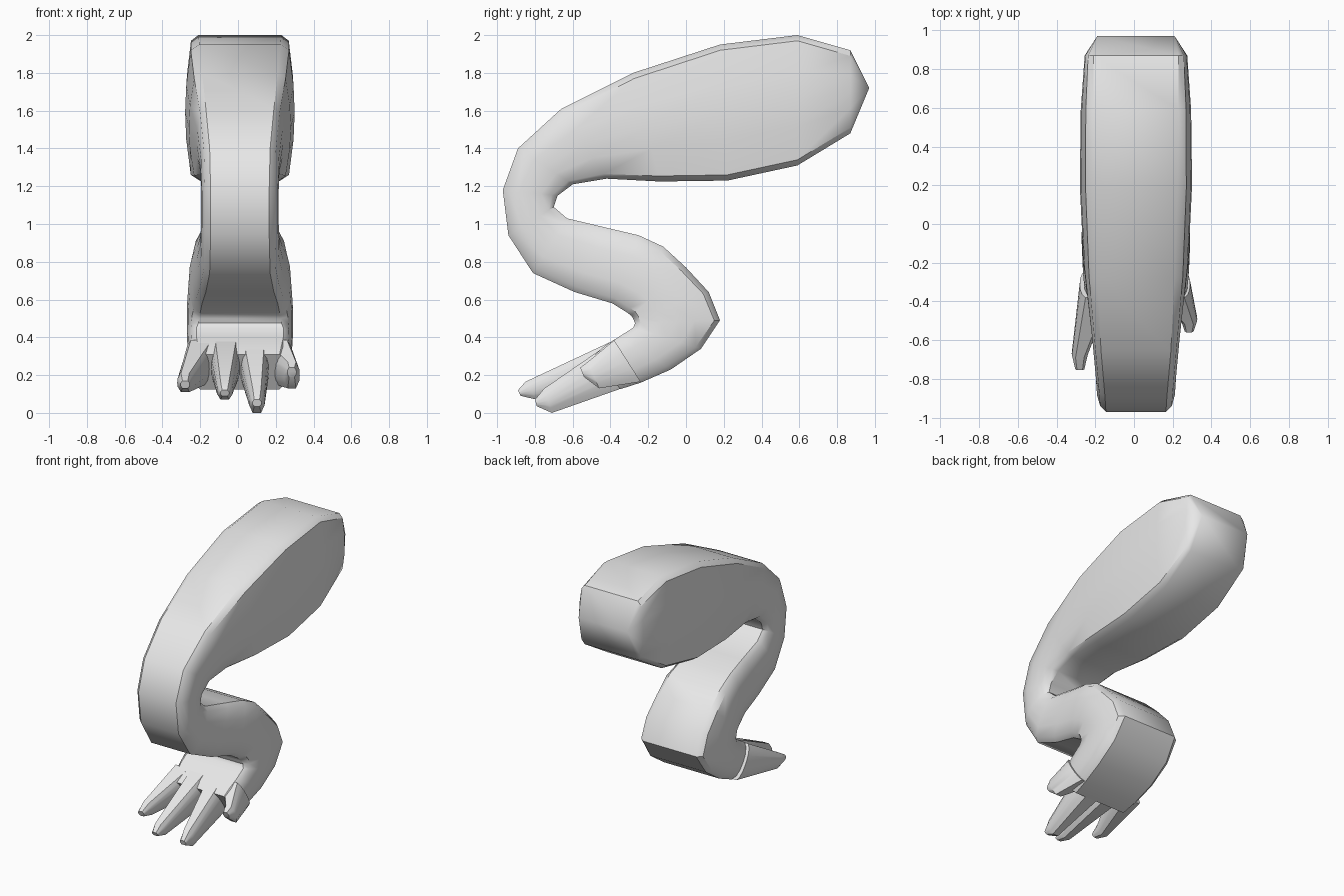
import bpy, bmesh, math
from mathutils import Vector

cube = bpy.data.objects.get("Cube")
if cube:
    bpy.data.objects.remove(cube, do_unlink=True)

grey = bpy.data.materials.new("plain_grey")
grey.use_nodes = True
grey.diffuse_color = (0.8, 0.8, 0.8, 1)
grey.node_tree.nodes["Principled BSDF"].inputs["Base Color"].default_value = (0.8, 0.8, 0.8, 1)


def section(outer, inner, edge, belly, x=0.01, inset=0.03):
    """Bevelled, domed cross-section spanning two points of the side outline."""
    o, i = Vector(outer), Vector(inner)
    length = max((i - o).length, 0.001)
    t = min(inset / length, 0.2)
    swell = belly - edge
    half = [(0, edge), (t, edge + 0.6 * swell), (0.3, edge + 0.92 * swell), (0.5, belly),
            (0.7, edge + 0.92 * swell), (1 - t, edge + 0.6 * swell), (1, edge)]
    side = [(w, o.lerp(i, f)) for f, w in half]
    return ([(x + w, p.x, p.y) for w, p in side]
            + [(x - w, p.x, p.y) for w, p in reversed(side)])


def loft(name, rings):
    bm = bmesh.new()
    loops = [[bm.verts.new(p) for p in ring] for ring in rings]
    n = len(loops[0])
    for a, b in zip(loops, loops[1:]):
        for k in range(n):
            j = (k + 1) % n
            bm.faces.new((a[k], a[j], b[j], b[k]))
    bm.faces.new(loops[0])
    bm.faces.new(reversed(loops[-1]))
    bmesh.ops.remove_doubles(bm, verts=bm.verts, dist=0.0015)
    bmesh.ops.dissolve_degenerate(bm, edges=bm.edges, dist=0.0001)
    bmesh.ops.recalc_face_normals(bm, faces=bm.faces)
    mesh = bpy.data.meshes.new(name)
    bm.to_mesh(mesh)
    bm.free()
    mesh.materials.append(grey)
    obj = bpy.data.objects.new(name, mesh)
    bpy.context.collection.objects.link(obj)
    bpy.ops.object.select_all(action="DESELECT")
    obj.select_set(True)
    bpy.context.view_layer.objects.active = obj
    bpy.ops.object.shade_smooth_by_angle(angle=math.radians(38))
    return obj


# Folded leg: front outline point, rear outline point, edge and belly half-widths
leg = [
    # thigh
    ((0.97, 1.72), (0.97, 1.72), 0.20, 0.20),
    ((0.87, 1.92), (0.87, 1.48), 0.22, 0.265),
    ((0.59, 2.00), (0.59, 1.31), 0.22, 0.285),
    ((0.18, 1.95), (0.22, 1.23), 0.215, 0.29),
    ((-0.28, 1.80), (-0.14, 1.225), 0.20, 0.27),
    ((-0.66, 1.61), (-0.42, 1.24), 0.18, 0.23),
    # knee
    ((-0.89, 1.40), (-0.60, 1.21), 0.16, 0.21),
    ((-0.97, 1.18), (-0.68, 1.15), 0.155, 0.205),
    ((-0.94, 0.94), (-0.70, 1.09), 0.155, 0.205),
    ((-0.81, 0.74), (-0.63, 1.03), 0.16, 0.21),
    # shin
    ((-0.59, 0.64), (-0.42, 0.98), 0.18, 0.23),
    ((-0.39, 0.58), (-0.25, 0.94), 0.20, 0.255),
    ((-0.31, 0.53), (-0.12, 0.88), 0.21, 0.27),
    ((-0.29, 0.515), (0.00, 0.77), 0.21, 0.275),
    ((-0.28, 0.50), (0.12, 0.64), 0.215, 0.28),
    # heel and sole
    ((-0.27, 0.475), (0.18, 0.49), 0.22, 0.28),
    ((-0.28, 0.45), (0.08, 0.34), 0.23, 0.28),
    ((-0.36, 0.40), (-0.08, 0.23), 0.23, 0.275),
    ((-0.43, 0.355), (-0.24, 0.16), 0.22, 0.265),
    ((-0.48, 0.31), (-0.35, 0.125), 0.21, 0.25),
]
loft("leg", [section(*s) for s in leg])

# Toes: root x, tip x, upper and lower knuckle, upper and lower point of the tip
toes = {
    "outer_right_toe": (-0.195, -0.28, (-0.69, 0.21), (-0.65, 0.11), (-0.755, 0.17), (-0.74, 0.13)),
    "inner_right_toe": (-0.065, -0.07, (-0.85, 0.165), (-0.79, 0.07), (-0.89, 0.12), (-0.875, 0.09)),
    "inner_left_toe": (0.085, 0.10, (-0.75, 0.13), (-0.71, 0.0), (-0.80, 0.07), (-0.79, 0.035)),
    "outer_left_toe": (0.205, 0.285, (-0.52, 0.27), (-0.46, 0.13), (-0.56, 0.24), (-0.54, 0.19)),
}
for name, (root_x, tip_x, top, low, tip_top, tip_low) in toes.items():
    loft(name, [
        section((-0.38, 0.385), (-0.24, 0.165), 0.055, 0.085, root_x),
        section(top, low, 0.022, 0.042, tip_x),
        section(tip_top, tip_low, 0.014, 0.024, tip_x, 0.01),
    ])
